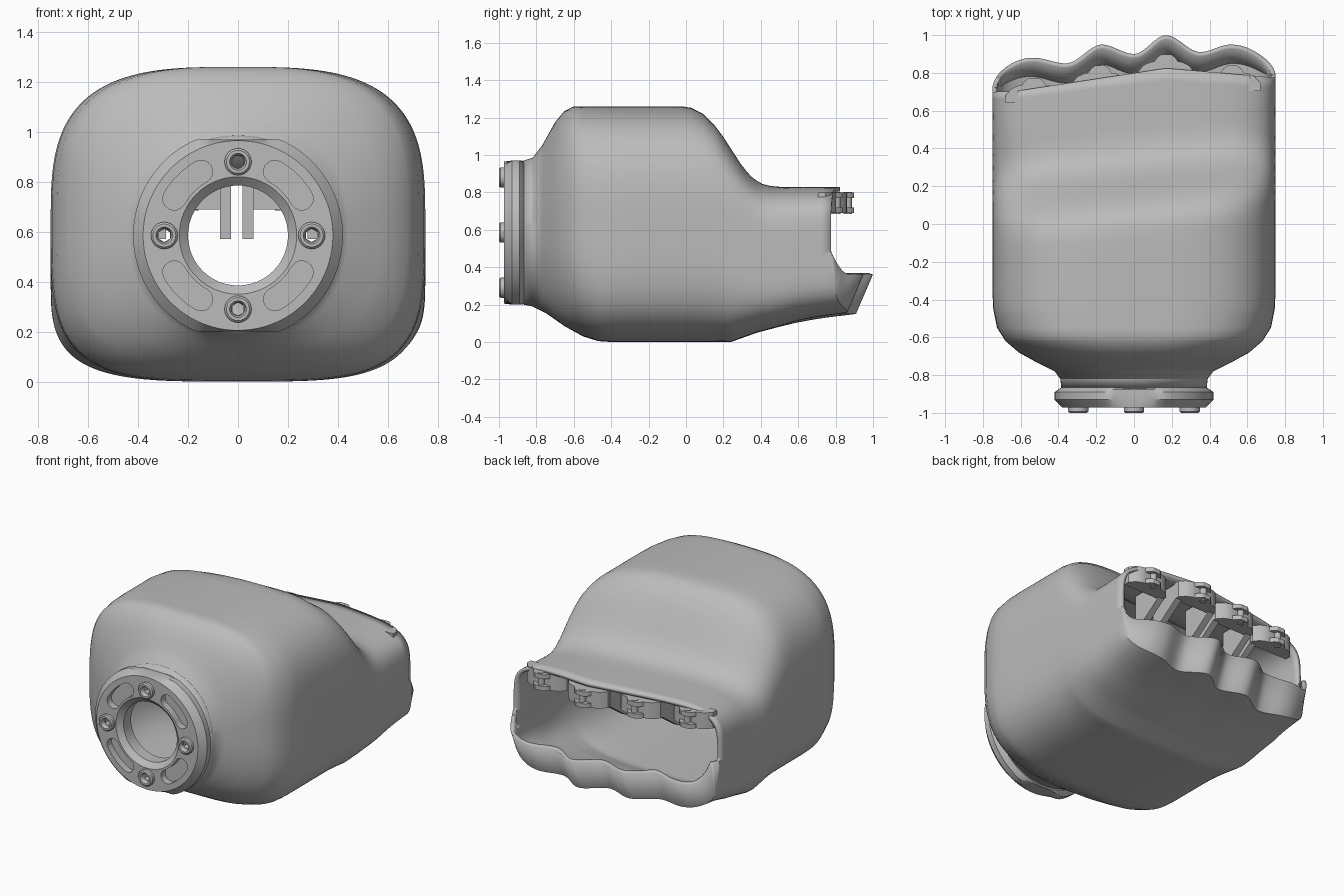
import bpy, bmesh, math

if "Cube" in bpy.data.objects:
    bpy.data.objects.remove(bpy.data.objects["Cube"])

grey = bpy.data.materials.new("plain_grey")
grey.use_nodes = True
grey.diffuse_color = (0.5, 0.5, 0.5, 1)
grey.node_tree.nodes["Principled BSDF"].inputs["Base Color"].default_value = (0.5, 0.5, 0.5, 1)


def shade(ob, angle):
    bpy.ops.object.select_all(action='DESELECT')
    ob.select_set(True)
    bpy.context.view_layer.objects.active = ob
    bpy.ops.object.shade_smooth_by_angle(angle=math.radians(angle))


def finish(name, bm, angle=35):
    """Turn a bmesh into a shaded object."""
    bmesh.ops.remove_doubles(bm, verts=bm.verts, dist=1e-5)
    bmesh.ops.recalc_face_normals(bm, faces=bm.faces)
    mesh = bpy.data.meshes.new(name)
    bm.to_mesh(mesh)
    bm.free()
    mesh.materials.append(grey)
    ob = bpy.data.objects.new(name, mesh)
    bpy.context.collection.objects.link(ob)
    shade(ob, angle)
    return ob


def bridge(bm, rows, closed_rows=False):
    n = len(rows[0])
    pairs = list(zip(rows, rows[1:])) + ([(rows[-1], rows[0])] if closed_rows else [])
    for a, b in pairs:
        for i in range(n):
            j = (i + 1) % n
            bm.faces.new((a[i], a[j], b[j], b[i]))


def prism(bm, outline, lo, hi, axis):
    """Extrude a flat outline along x, y or z."""
    place = {'x': lambda u, v, w: (w, u, v), 'y': lambda u, v, w: (u, w, v), 'z': lambda u, v, w: (u, v, w)}[axis]
    rows = [[bm.verts.new(place(u, v, w)) for u, v in outline] for w in (lo, hi)]
    bridge(bm, rows)
    for row in rows:
        bm.faces.new(row)


def circle(cx, cz, r, n, turn=0):
    return [(cx + r * math.cos(turn + math.tau * i / n), cz + r * math.sin(turn + math.tau * i / n))
            for i in range(n)]


def lathe(bm, profile, cx, cz, n, clip=9):
    """Closed ring profile of (y, radius) turned about the y axis."""
    rows = [[bm.verts.new((x, y, cz + max(-clip, min(clip, z)))) for x, z in circle(cx, 0, r, n)]
            for y, r in profile]
    bridge(bm, rows, True)


def cut(ob, cutter):
    cutter.hide_render = True
    mod = ob.modifiers.new("cut", 'BOOLEAN')
    mod.operation, mod.solver, mod.object = 'DIFFERENCE', 'EXACT', cutter
    bpy.context.view_layer.objects.active = ob
    bpy.ops.object.modifier_apply(modifier=mod.name)
    bpy.data.objects.remove(cutter)


def ease(keys, t, smooth=False):
    if t <= keys[0][0]:
        return keys[0][1]
    for (a, p), (b, q) in zip(keys, keys[1:]):
        if t <= b:
            f = (t - a) / (b - a)
            f = f * f * (3 - 2 * f) if smooth else f
            return p + (q - p) * f
    return keys[-1][1]


# Palm shell outlines along y
TOP = [(-.87, .97), (-.82, .985), (-.77, 1.05), (-.7, 1.175), (-.65, 1.235), (-.6, 1.26), (-.02, 1.26),
       (.03, 1.25), (.09, 1.21), (.15, 1.13), (.26, .95), (.32, .88), (.38, .845), (.45, .83)]
BOTTOM = [(-.87, .2), (-.82, .19), (-.75, .155), (-.65, .085), (-.55, .03), (-.47, .005), (-.4, 0),
          (.24, 0), (.38, .05), (.55, .095), (.7, .125), (.9, .15)]
WIDTH = [(-.87, .385), (-.82, .39), (-.78, .42), (-.73, .52), (-.68, .61), (-.62, .68), (-.55, .725),
         (-.45, .745), (-.35, .75)]
# Corner squareness above and below mid height
SQUARE_UP = [(-.87, 2), (-.8, 2.1), (-.6, 3.1), (-.45, 3.2), (.1, 3.2), (.5, 4.6), (.9, 5)]
SQUARE_LOW = [(-.87, 2), (-.8, 2.1), (-.6, 3.4), (-.45, 3.8), (.24, 3.8), (.5, 4.4), (.9, 5)]
KNUCKLES = [(-.75, .86), (-.53, .88), (-.36, .85), (-.17, .95), (0, .9), (.17, 1), (.35, .91), (.51, .95), (.75, .91)]
BROW = [(-.75, .7), (-.65, .7), (.17, .825), (.75, .775)]


def section(a, y):
    c, s = math.cos(a), math.sin(a)
    n = ease(SQUARE_UP if s > 0 else SQUARE_LOW, y)
    k = (abs(c) ** n + abs(s) ** n) ** (-1 / n)
    x = ease(WIDTH, y) * c * k
    slant = .1 * x if y > -.4 else 0
    top, bottom = ease(TOP, y - slant), ease(BOTTOM, y)
    return x, (top + bottom) / 2 + (top - bottom) / 2 * s * k


def lip_y(x):
    d = min(1, max(0, (abs(x) - .55) / .2))
    return ease(KNUCKLES, x, True) - (.15 if x < 0 else .13) * (1 - math.sqrt(1 - d * d))


def lip_z(x):
    return .36 + .14 * min(1, max(0, (.88 - lip_y(x)) / .11)) ** 2


def end_y(x, z):
    return lip_y(x) - .43 * max(0, .36 - z) if z < lip_z(x) else ease(BROW, x)


bm = bmesh.new()
N = 240
angles = [math.tau * i / N for i in range(N)]
rows = []
steps = sorted({k[0] for k in TOP + BOTTOM + WIDTH if k[0] <= .45} | {-.3, -.2, -.1, .2, .29, .35, .41, .5})
for y in steps:
    rows.append([bm.verts.new((x, y, z)) for x, z in (section(a, y) for a in angles)])
for t in (.2, .4, .6, .8, 1):
    row = []
    for a in angles:
        x, z = section(a, .5 + .4 * t)
        row.append(bm.verts.new((x, .5 + (end_y(*section(a, .9)) - .5) * t, z)))
    rows.append(row)
bridge(bm, rows)

# Scalloped lip rising from the floor edge
edge = rows[-1]
lip = [bm.verts.new((v.co.x, lip_y(v.co.x), lip_z(v.co.x))) if v.co.z < lip_z(v.co.x) else v for v in edge]
for i in range(N):
    j = (i + 1) % N
    quad = list(dict.fromkeys((edge[i], edge[j], lip[j], lip[i])))
    if len(quad) > 2:
        bm.faces.new(quad)
palm = finish("palm_shell", bm, 32)
wall = palm.modifiers.new("wall", 'SOLIDIFY')
wall.thickness, wall.offset = .025, -1

# Wrist flange with slots and bolt holes
CZ, R = .585, .295
bm = bmesh.new()
lathe(bm, [(-.86, .375), (-.875, .4), (-.89, .42), (-.93, .42), (-.972, .38), (-.972, .235), (-.94, .2), (-.86, .2)],
      0, CZ, 96, .385)
flange = finish("wrist_flange", bm, 25)
bolts = [(R * math.cos(k * math.pi / 2), CZ + R * math.sin(k * math.pi / 2)) for k in range(4)]
bm = bmesh.new()
for k in range(4):
    outline = []
    for side, base in ((1, 30), (-1, 60)):
        for i in range(13):
            a = math.radians(base + side * i * 2.5 + 90 * k)
            outline.append(((R + side * .046) * math.cos(a), CZ + (R + side * .046) * math.sin(a)))
        a0 = math.radians(base + side * 30 + 90 * k)
        for i in range(1, 8):
            b = a0 + (0 if side > 0 else math.pi) + math.pi * i / 8
            outline.append((R * math.cos(a0) + .046 * math.cos(b), CZ + R * math.sin(a0) + .046 * math.sin(b)))
    prism(bm, outline, -1.05, -.925, 'y')
for x, z in bolts:
    prism(bm, circle(x, z, .026, 6, math.pi / 6), -1.05, -.8, 'y')
cut(flange, finish("flange_cutter", bm))
shade(flange, 25)

# Bolt heads with hex sockets
bm = bmesh.new()
for x, z in bolts:
    lathe(bm, [(-.96, .054), (-.992, .054), (-1, .046), (-1, .034), (-.985, .026), (-.96, .026)], x, z, 24)
finish("flange_bolts", bm, 30)

# Finger hinges: curved body, forked lugs, pin and hanging ribs
hinges, ribs = bmesh.new(), bmesh.new()
for x, y in ((-.53, .74), (-.18, .805), (.17, .865), (.52, .805)):
    body = [(.15, -.1), (.15, -.06), (.12, -.025), (.085, -.008), (.06, -.004)]
    lug = [(.07, -.03), (.06, 0), (.045, .02), (.025, .033)]

    def both(half):
        return [(x + u, y + v) for u, v in half] + [(x - u, y + v) for u, v in reversed(half)]

    prism(hinges, both(body), .69, .8, 'z')
    for lo, hi in ((.69, .72), (.77, .8)):
        prism(hinges, both(lug), lo, hi, 'z')
    prism(hinges, circle(x, y, .022, 16), .685, .803, 'z')
    side = [(y - .3, .79), (y - .3, .57), (y - .25, .57), (y - .08, .69), (y - .08, .79)]
    for cx in (x - .13, x + .13):
        if abs(cx) < .6:
            prism(ribs, side, cx - .022, cx + .022, 'x')
finish("finger_hinges", hinges, 30)
finish("hinge_ribs", ribs, 30)
